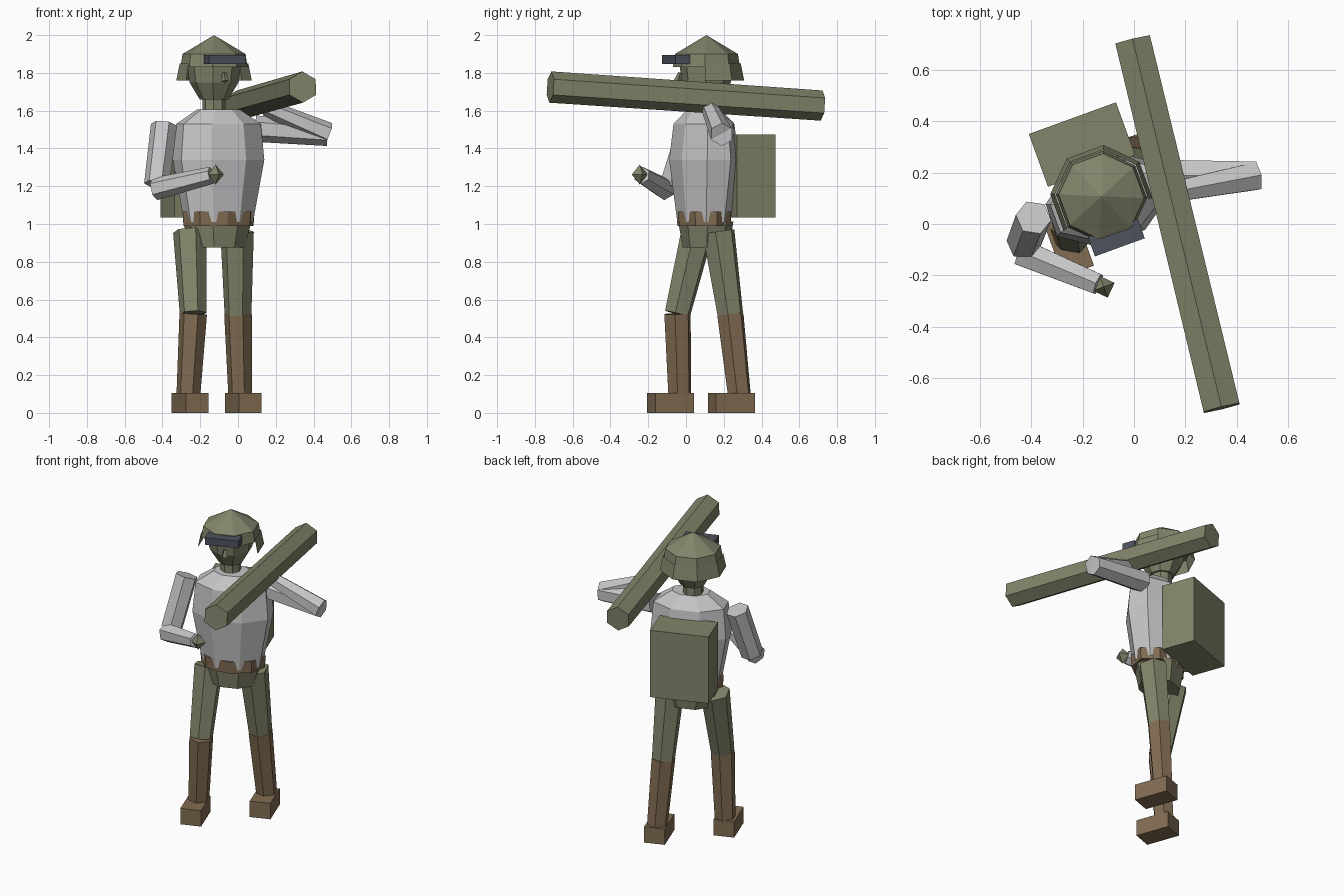
import bpy, bmesh, math
from mathutils import Vector, Matrix

if "Cube" in bpy.data.objects:
    bpy.data.objects.remove(bpy.data.objects["Cube"])

TURN = math.radians(20)          # whole body is turned about z
ROT = Matrix.Rotation(TURN, 4, 'Z')


def mat(name, r, g, b):
    m = bpy.data.materials.new(name)
    m.diffuse_color = (r, g, b, 1)
    m.use_nodes = True
    m.node_tree.nodes["Principled BSDF"].inputs["Base Color"].default_value = m.diffuse_color
    return m


GREEN = mat("olive green", 0.225, 0.232, 0.145)
GREY = mat("light grey", 0.57, 0.57, 0.58)
BROWN = mat("leather brown", 0.222, 0.15, 0.085)
DARK = mat("dark slate", 0.075, 0.085, 0.11)


def finish(name, bm, material, matrix=None):
    bmesh.ops.recalc_face_normals(bm, faces=bm.faces)
    me = bpy.data.meshes.new(name)
    bm.to_mesh(me)
    bm.free()
    me.materials.append(material)
    ob = bpy.data.objects.new(name, me)
    if matrix:
        ob.matrix_world = matrix
    bpy.context.collection.objects.link(ob)
    return ob


def loft(name, center, rings, material, flat_front=True, n=8, skip=(), caps=True):
    """Stacked n-gon rings (z, half width, half depth), turned with the body."""
    bm = bmesh.new()
    off = math.pi / n if flat_front else 0
    loops = []
    for z, a, b in rings:
        if a == 0:
            loops.append([bm.verts.new((0, 0, z))] * n)
            continue
        loops.append([bm.verts.new((a * math.cos(off + 2 * math.pi * i / n),
                                    b * math.sin(off + 2 * math.pi * i / n), z)) for i in range(n)])
    for lo, hi in zip(loops, loops[1:]):
        for i in range(n):
            if i in skip:
                continue
            j = (i + 1) % n
            quad = [lo[i], lo[j], hi[j], hi[i]]
            bm.faces.new(list(dict.fromkeys(quad)))
    if caps:
        for loop in (loops[0], loops[-1]):
            if loop[0] is not loop[1]:
                bm.faces.new(loop)
    return finish(name, bm, material, Matrix.Translation((*center, 0)) @ ROT)


def limb(name, a, b, r1, r2, material, n=6, up=(0, -1, 0)):
    """Tapered prism from a to b, one corner pointing along 'up'."""
    a, b = Vector(a), Vector(b)
    w = (b - a).normalized()
    u = Vector(up)
    u = (u - w * u.dot(w)).normalized()
    v = w.cross(u)
    bm = bmesh.new()
    ends = []
    for p, r in ((a, r1), (b, r2)):
        ends.append([bm.verts.new(p + r * (u * math.cos(2 * math.pi * i / n) + v * math.sin(2 * math.pi * i / n)))
                     for i in range(n)])
    for i in range(n):
        j = (i + 1) % n
        bm.faces.new([ends[0][i], ends[0][j], ends[1][j], ends[1][i]])
    bm.faces.new(ends[0])
    bm.faces.new(ends[1])
    return finish(name, bm, material)


def box(name, center, size, material):
    bm = bmesh.new()
    bmesh.ops.create_cube(bm, size=1)
    bmesh.ops.scale(bm, vec=size, verts=bm.verts)
    return finish(name, bm, material, Matrix.Translation(center) @ ROT)


def diamond(name, center, r, h, material):
    return loft(name, center[:2], [(center[2] - h, 0, 0), (center[2], r, r), (center[2] + h, 0, 0)],
                material, flat_front=False, n=4)


BODY = (-0.103, 0.095)
HEAD = (-0.127, 0.108)

# torso, belt and pelvis
loft("torso", BODY, [(1.01, .19, .134), (1.34, .253, .174), (1.53, .235, .15), (1.605, .12, .085)], GREY)
loft("belt", BODY, [(0.99, .197, .14), (1.067, .203, .144)], BROWN, flat_front=False)
loft("pelvis", (-0.11, 0.105), [(0.875, .15, .118), (1.012, .187, .14)], GREEN)

# backpack
box("backpack", (-0.203, 0.31, 1.255), (.362, .219, .44), GREEN)

# head with nose and neck
loft("neck", HEAD, [(1.57, .062, .062), (1.68, .062, .062)], GREEN)
loft("head", HEAD, [(1.66, .076, .076), (1.75, .13, .13), (1.86, .145, .145)], GREEN)
limb("nose", (-0.072, -0.03, 1.80), (-0.068, -0.045, 1.755), .012, .02, GREEN, n=4)

# helmet: pointed dome, short band and neck guard open at the front
loft("helmet", HEAD, [(1.83, .178, .178), (1.90, .167, .167), (2.0, 0, 0)], GREEN)
loft("helmet_neck_guard", HEAD, [(1.76, .2, .2), (1.85, .182, .182)], GREEN, skip=(4, 5, 6), caps=False)
box("goggles", (-0.069, -0.053, 1.872), (.207, .081, .048), DARK)

# legs: hip, knee, ankle, foot centre
legs = {
    "front_leg": ((-.255, .06, .96), (-.237, -.045, .525), (-.263, -.033, .09), (-.2535, -.082)),
    "back_leg": ((-.005, .172, .96), (0, .235, .52), (.012, .283, .09), (.0275, .24)),
}
for name, (hip, knee, ankle, foot) in legs.items():
    limb(name + "_thigh", hip, knee, .09, .072, GREEN, up=(.34, -.94, 0))
    limb(name + "_boot_shaft", knee, ankle, .074, .064, BROWN, up=(.34, -.94, 0))
    box(name + "_boot_foot", (*foot, .0525), (.128, .218, .105), BROWN)

# bent arm held in front of the chest
limb("lowered_upper_arm", (-.392, .025, 1.525), (-.43, -.075, 1.21), .07, .068, GREY, up=(-.6, -.8, 0))
limb("lowered_forearm", (-.44, -.11, 1.185), (-.14, -.235, 1.258), .06, .046, GREY, up=(0, 0, 1))
diamond("lowered_hand", (-.118, -.245, 1.262), .045, .052, GREEN)

# raised arm steadying the tube
limb("raised_upper_arm", (.09, .19, 1.505), (.475, .19, 1.475), .07, .062, GREY, up=(0, 0, 1))
limb("raised_forearm", (.475, .187, 1.477), (.15, .125, 1.615), .062, .045, GREY, up=(0, 0, 1))
diamond("raised_hand", (.135, .125, 1.635), .045, .05, GREEN)

# long tube on the shoulder
limb("shoulder_tube", (.342, -.718, 1.725), (-.005, .718, 1.627), .083, .08, GREEN, up=(0, 0, 1))
